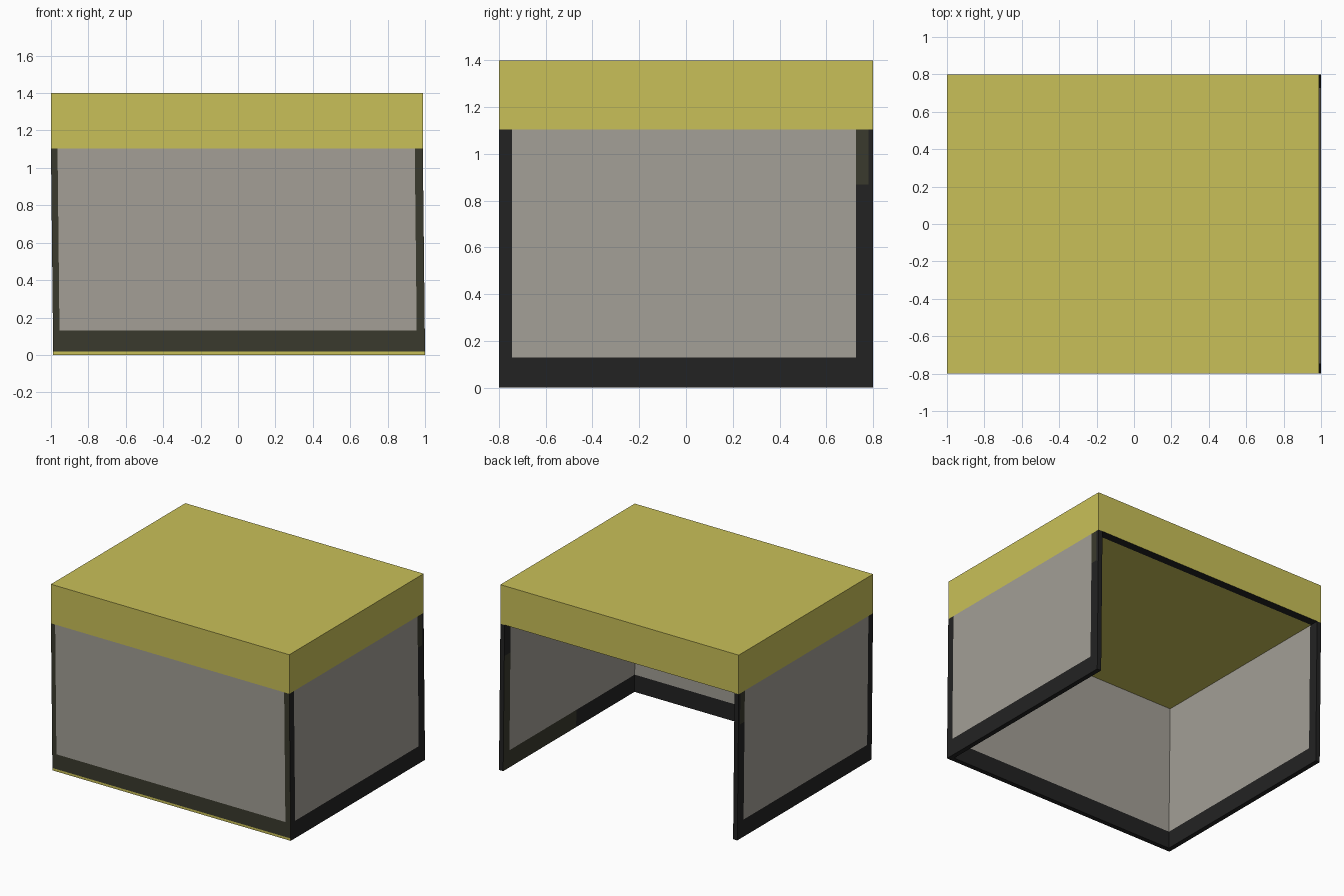
import bpy, bmesh
from mathutils import Vector

if "Cube" in bpy.data.objects:
    bpy.data.objects.remove(bpy.data.objects["Cube"])


def mat(name, rgb):
    m = bpy.data.materials.new(name)
    m.diffuse_color = (*rgb, 1)
    m.use_nodes = True
    m.node_tree.nodes["Principled BSDF"].inputs["Base Color"].default_value = m.diffuse_color
    return m


MATS = [mat("yellow", (0.584, 0.527, 0.098)), mat("panel_grey", (0.366, 0.347, 0.305)),
        mat("black", (0.016, 0.016, 0.016)), mat("dark_olive", (0.042, 0.042, 0.026))]
YELLOW, GREY, BLACK, OLIVE = range(4)
AXES = [Vector((1, 0, 0)), Vector((0, 1, 0)), Vector((0, 0, 1))]

LEAN = 0.012              # the walls shift sideways slightly toward the ground
X0, X1 = -1.0, 1.0 - LEAN
Y0, Y1 = -0.8, 0.8
H, TOP, T = 1.105, 1.4, 0.035


def block(name, lo, hi, cuts, rule, lean=False):
    """Box cut along planes (axis, position), coloured by a rule on face centre and normal."""
    bm = bmesh.new()
    bmesh.ops.create_cube(bm, size=1)
    for v in bm.verts:
        v.co = Vector([lo[i] + (v.co[i] + 0.5) * (hi[i] - lo[i]) for i in range(3)])
    for axis, pos in cuts:
        bmesh.ops.bisect_plane(bm, geom=bm.verts[:] + bm.edges[:] + bm.faces[:],
                               plane_co=AXES[axis] * pos, plane_no=AXES[axis])
    bm.normal_update()
    for f in bm.faces:
        f.material_index = rule(f.calc_center_median(), f.normal)
    if lean:
        bmesh.ops.delete(bm, geom=[f for f in bm.faces if f.normal.z > 0.9], context='FACES')
        for v in bm.verts:
            v.co.x += LEAN * (1 - v.co.z / H)
    me = bpy.data.meshes.new(name)
    bm.to_mesh(me)
    bm.free()
    for m in MATS:
        me.materials.append(m)
    ob = bpy.data.objects.new(name, me)
    bpy.context.collection.objects.link(ob)


# Roof slab, with a black strip under its open back edge
block("roof_slab", (X0, Y0, H), (X1, Y1, TOP), [(1, 0.735)],
      lambda c, n: BLACK if n.z < -0.9 and c.y > 0.735 else YELLOW)


# Front wall: grey panel, olive frame, yellow foot strip
def front_rule(c, n):
    if n.y < -0.9:
        if c.z < 0.018:
            return YELLOW
        return GREY if c.z > 0.13 and -0.965 < c.x < 0.945 else OLIVE
    if n.y > 0.9 and c.z > 0.13:
        return GREY
    return BLACK


block("front_wall", (X0, Y0, 0), (X1, Y0 + T, H),
      [(2, 0.018), (2, 0.13), (0, -0.965), (0, 0.945)], front_rule, True)


# Side walls: grey panel, black frame, olive patch on the rear post
def side_rule(sign):
    def rule(c, n):
        if abs(n.x) < 0.9:
            return BLACK
        outer = n.x * sign > 0
        if c.z > 0.13 and c.y < 0.727 and (c.y > -0.745 or not outer):
            return GREY
        if outer:
            return OLIVE if c.z > 0.87 and 0.727 < c.y < 0.78 else BLACK
        if sign > 0 and c.y > -0.07 and c.z < 0.87:
            return OLIVE
        return BLACK
    return rule


for name, sign, xa, xb in (("left_wall", -1, X0, X0 + T), ("right_wall", 1, X1 - T, X1)):
    block(name, (xa, Y0 + T, 0), (xb, Y1, H),
          [(2, 0.13), (2, 0.87), (1, -0.745), (1, -0.07), (1, 0.727), (1, 0.78)],
          side_rule(sign), True)
